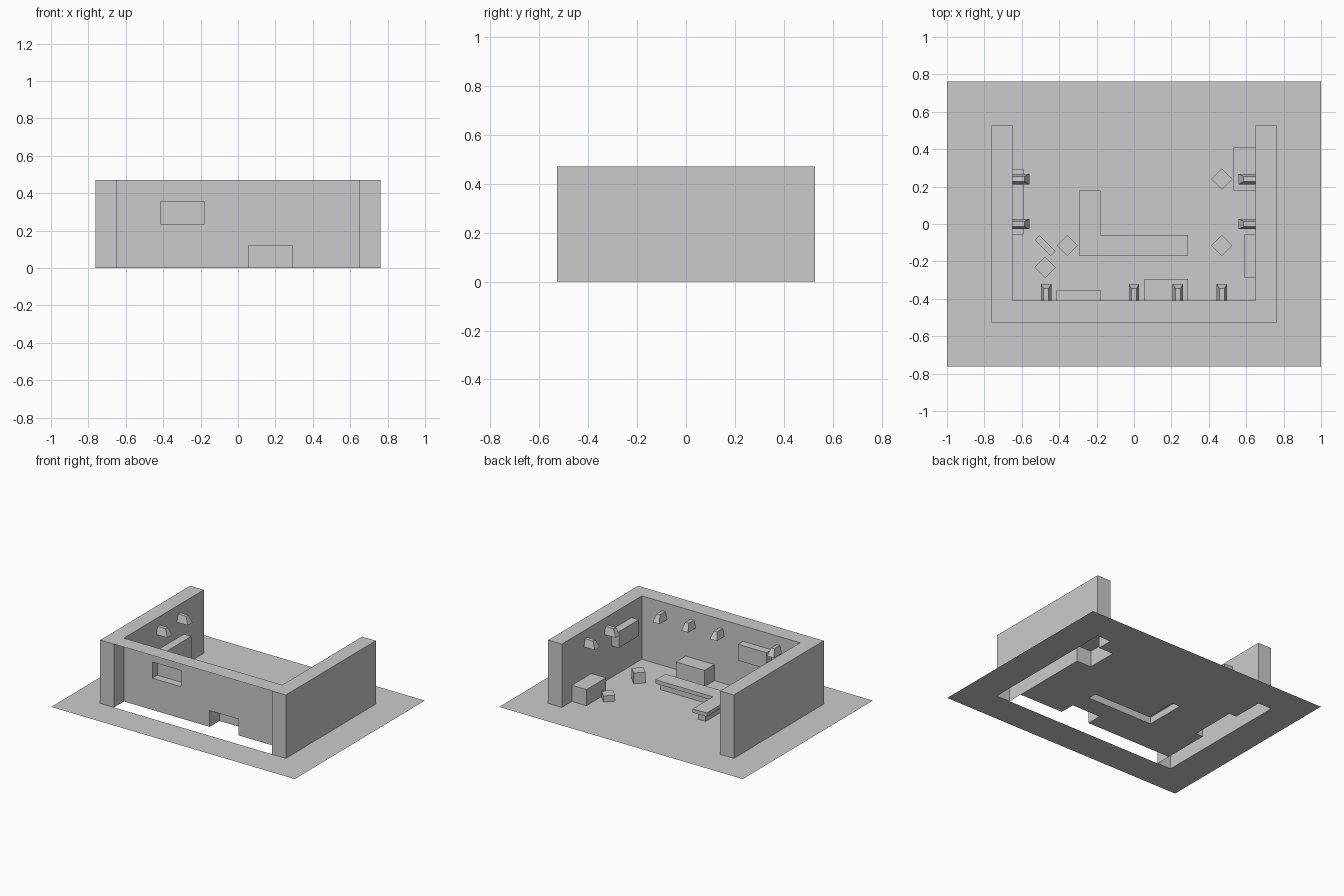
import bpy, bmesh, math
from mathutils import Matrix

if "Cube" in bpy.data.objects:
    bpy.data.objects.remove(bpy.data.objects["Cube"])

mat = bpy.data.materials.new("plain grey")
mat.diffuse_color = (0.6, 0.6, 0.6, 1)
mat.use_nodes = True
mat.node_tree.nodes["Principled BSDF"].inputs["Base Color"].default_value = mat.diffuse_color


def finish(name, bm):
    me = bpy.data.meshes.new(name)
    bm.to_mesh(me)
    bm.free()
    me.materials.append(mat)
    ob = bpy.data.objects.new(name, me)
    bpy.context.collection.objects.link(ob)
    return ob


def panel(name, axis, pos, u0, u1, v0, v1, holes=(), flip=False):
    """Flat sheet across an axis, with rectangular holes (u0, u1, v0, v1)."""
    us = sorted({u0, u1, *[h[0] for h in holes], *[h[1] for h in holes]})
    vs = sorted({v0, v1, *[h[2] for h in holes], *[h[3] for h in holes]})
    place = {'x': lambda u, v: (pos, u, v),
             'y': lambda u, v: (u, pos, v),
             'z': lambda u, v: (u, v, pos)}[axis]
    bm = bmesh.new()
    grid = [[bm.verts.new(place(u, v)) for v in vs] for u in us]
    for i in range(len(us) - 1):
        for j in range(len(vs) - 1):
            cu, cv = (us[i] + us[i + 1]) / 2, (vs[j] + vs[j + 1]) / 2
            if any(a < cu < b and c < cv < d for a, b, c, d in holes):
                continue
            f = [grid[i][j], grid[i + 1][j], grid[i + 1][j + 1], grid[i][j + 1]]
            bm.faces.new(f[::-1] if flip else f)
    bmesh.ops.delete(bm, geom=[v for v in bm.verts if not v.link_faces], context='VERTS')
    return finish(name, bm)


def box(name, x, y, z, open_sides=(), turn=0):
    """Box from ranges; open_sides lists normals of the faces left off."""
    bm = bmesh.new()
    bmesh.ops.create_cube(bm, size=1)
    bm.normal_update()
    gone = [f for f in bm.faces if tuple(round(c) for c in f.normal) in open_sides]
    bmesh.ops.delete(bm, geom=gone, context='FACES')
    size = [r[1] - r[0] for r in (x, y, z)]
    mid = [(r[0] + r[1]) / 2 for r in (x, y, z)]
    m = Matrix.Translation(mid) @ Matrix.Rotation(turn, 4, 'Z') @ Matrix.Diagonal((*size, 1))
    bmesh.ops.transform(bm, matrix=m, verts=bm.verts)
    return finish(name, bm)


def prism(name, pts, z0, z1, bottom=True):
    bm = bmesh.new()
    lo = [bm.verts.new((x, y, z0)) for x, y in pts]
    hi = [bm.verts.new((x, y, z1)) for x, y in pts]
    bm.faces.new(hi)
    if bottom:
        bm.faces.new(lo[::-1])
    n = len(pts)
    for i in range(n):
        j = (i + 1) % n
        bm.faces.new((lo[i], lo[j], hi[j], hi[i]))
    return finish(name, bm)


def lamp(name, x, y, turn):
    """Small hipped wall lamp, back on the wall, pointing along local +y."""
    bm = bmesh.new()
    lo = [bm.verts.new(p) for p in
          [(-.028, 0, .35), (.028, 0, .35), (.028, .09, .35), (-.028, .09, .35)]]
    hi = [bm.verts.new(p) for p in
          [(-.014, 0, .405), (.014, 0, .405), (.014, .065, .405), (-.014, .065, .405)]]
    bm.faces.new(hi)
    bm.faces.new(lo[::-1])
    for i in range(4):
        j = (i + 1) % 4
        bm.faces.new((lo[i], lo[j], hi[j], hi[i]))
    m = Matrix.Translation((x, y, 0)) @ Matrix.Rotation(turn, 4, 'Z')
    bmesh.ops.transform(bm, matrix=m, verts=bm.verts)
    return finish(name, bm)


def l_shape(x0, x1, x2, y0, y1, y2):
    return [(x0, y0), (x2, y0), (x2, y1), (x1, y1), (x1, y2), (x0, y2)]


H, XO, XI, YO, YI = .47, .762, .65, .527, -.41
DOWN = (0, 0, -1)

# floor, open beneath the walls and fitted furniture
panel("floor", 'z', 0, -1, 1, -.762, .762, [
    (-XO, -XI, -YO, YO), (XI, XO, -YO, YO), (-XI, XI, -YO, YI),
    (.055, .29, YI, -.295), (.53, XI, .18, .41), (-XI, -.59, -.055, .295),
    (-.27, -.205, -.15, .155), (-.27, .27, -.15, -.085)])

# walls: U-shaped top, sides, ends; the front wall has only its inner sheet
panel("wall_top", 'z', H, -XO, XO, -YO, YO, [(-XI, XI, YI, YO)])
panel("front_wall", 'y', YI, -XI, XI, 0, H,
      [(-.415, -.18, .235, .355), (.055, .29, 0, .12)], flip=True)
for s, side in ((-1, "left"), (1, "right")):
    hole = ([(-.055, .295, 0, .23)] if s < 0 else
            [(.18, .41, 0, .12), (-.29, -.055, .235, .355)])
    panel(side + "_wall_inner", 'x', s * XI, -YO, YO, 0, H, hole, flip=s > 0)
    panel(side + "_wall_outer", 'x', s * XO, -YO, YO, 0, H, flip=s < 0)
    a, b = sorted((s * XI, s * XO))
    panel(side + "_wall_front_end", 'y', -YO, a, b, 0, H)
    panel(side + "_wall_back_end", 'y', YO, a, b, 0, H, flip=True)

# fitted furniture, open where it meets wall and floor
box("front_cabinet", (.055, .29), (YI, -.295), (0, .12), [DOWN, (0, -1, 0)])
box("right_cabinet", (.53, XI), (.18, .41), (0, .12), [DOWN, (1, 0, 0)])
box("left_shelf", (-XI, -.59), (-.055, .295), (0, .23), [DOWN, (-1, 0, 0)])
box("front_wall_cupboard", (-.415, -.18), (YI, -.352), (.235, .355), [(0, -1, 0)])
box("right_wall_cupboard", (.59, XI), (-.29, -.055), (.235, .355), [(1, 0, 0)])

# L-shaped counter
prism("counter_base", l_shape(-.27, -.205, .27, -.15, -.085, .155), 0, .05, bottom=False)
prism("counter_top", l_shape(-.295, -.18, .29, -.172, -.058, .178), .05, .078)

# loose stools and a narrow bench, turned 45 degrees
for i, (x, y, h) in enumerate([(.47, .24, .045), (.47, -.115, .08),
                               (-.357, -.115, .06), (-.475, -.232, .06)]):
    box(f"stool_{i + 1}", (x - .04, x + .04), (y - .04, y + .04), (0, h), turn=math.pi / 4)
box("bench", (-.535, -.415), (-.133, -.097), (0, .06), turn=-math.pi / 4)

# wall lamps
for i, x in enumerate((-.47, 0, .235, .47)):
    lamp(f"front_lamp_{i + 1}", x, YI, 0)
for i, y in enumerate((0, .24)):
    lamp(f"left_lamp_{i + 1}", -XI, y, -math.pi / 2)
    lamp(f"right_lamp_{i + 1}", XI, y, math.pi / 2)
